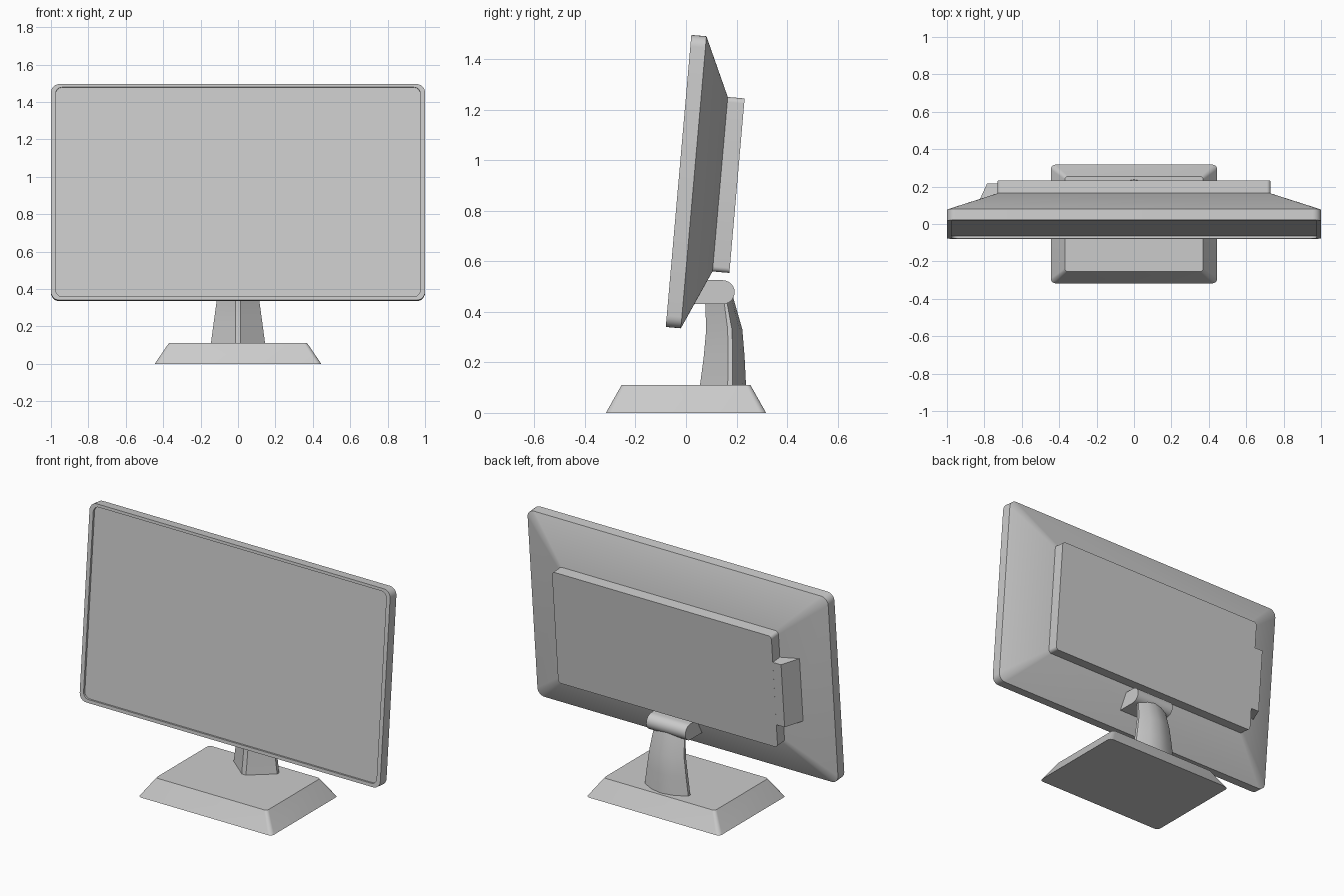
import bpy
import bmesh
import math
from mathutils import Matrix, Vector

cube = bpy.data.objects.get("Cube")
if cube:
    bpy.data.objects.remove(cube, do_unlink=True)

GREY = (0.6, 0.6, 0.6, 1.0)
grey = bpy.data.materials.new("light_grey")
grey.use_nodes = True
grey.diffuse_color = GREY
grey.node_tree.nodes["Principled BSDF"].inputs["Base Color"].default_value = GREY

# Monitor space: x across, y depth behind the front face, z up the panel
TILT = Matrix.Translation((0, -0.08, 0.34)) @ Matrix.Rotation(math.radians(-5), 4, "X")


def loft(name, rings, matrix=Matrix(), angle=30):
    """Skin rings with equal point counts and cap both ends."""
    bm = bmesh.new()
    loops = [[bm.verts.new(matrix @ Vector(p)) for p in ring] for ring in rings]
    n = len(loops[0])
    for a, b in zip(loops, loops[1:]):
        for i in range(n):
            j = (i + 1) % n
            bm.faces.new((a[i], a[j], b[j], b[i]))
    bm.faces.new(loops[0][::-1])
    bm.faces.new(loops[-1])
    bmesh.ops.recalc_face_normals(bm, faces=bm.faces)
    mesh = bpy.data.meshes.new(name)
    bm.to_mesh(mesh)
    bm.free()
    mesh.materials.append(grey)
    obj = bpy.data.objects.new(name, mesh)
    bpy.context.collection.objects.link(obj)
    bpy.ops.object.select_all(action="DESELECT")
    obj.select_set(True)
    bpy.context.view_layer.objects.active = obj
    bpy.ops.object.shade_smooth_by_angle(angle=math.radians(angle))
    return obj


def rounded_rect(hx, b0, b1, r, steps=6):
    """Rounded rectangle, x from -hx to hx and second axis from b0 to b1."""
    pts = []
    for k, (cx, cb) in enumerate(((hx - r, b1 - r), (r - hx, b1 - r),
                                  (r - hx, b0 + r), (hx - r, b0 + r))):
        for s in range(steps + 1):
            a = math.pi / 2 * (k + s / steps)
            pts.append((cx + r * math.cos(a), cb + r * math.sin(a)))
    return pts


def upright(depth, *rect):
    return [(x, depth, v) for x, v in rounded_rect(*rect)]


def level(z, *rect):
    return [(x, y, z) for x, y in rounded_rect(*rect)]


# Housing: recessed front, straight rim, tapered back
opening = (0.975, 0.02, 1.143, 0.035)
rim = (1.0, 0.0, 1.16, 0.045)
back = (0.73, 0.235, 0.928, 0.02)
loft("monitor_housing", [upright(0.016, *opening), upright(0.0, *opening),
                         upright(0.0, *rim), upright(0.06, *rim),
                         upright(0.165, *back)], TILT)

# Screen surface inside the recess
loft("screen_panel", [upright(0.013, *opening), upright(0.018, *opening)], TILT)

# Raised plate on the back
loft("back_plate", [upright(0.16, *back), upright(0.232, *back)], TILT)

# Side connector box with a sloped outer face, flush with the back plate
box = [(-0.70, 0.2318), (-0.785, 0.2318), (-0.84, 0.11), (-0.70, 0.11)]
loft("side_connector_box", [[(x, w, v) for x, w in box] for v in (0.377, 0.767)], TILT)

# Hinge bar with a rounded back
hinge = [(0.0, 0.43)]
for s in range(13):
    a = -math.pi / 2 + math.pi * s / 12
    hinge.append((0.145 + 0.0475 * math.cos(a), 0.4775 + 0.0475 * math.sin(a)))
hinge.append((0.0, 0.525))
loft("hinge", [[(x, y, z) for y, z in hinge] for x in (-0.13, 0.13)])


# Neck: ridged front, narrow sides, gently curved back
def neck_ring(z, half, front, side_a, side_b, rear):
    right = [(0.014, front), (half, side_a), (half, side_b),
             (half * 0.5, side_b + (rear - side_b) * 0.72)]
    left = [(-x, y) for x, y in reversed(right)]
    return [(x, y, z) for x, y in right + [(0, rear)] + left]


loft("neck", [neck_ring(0.10, 0.146, 0.054, 0.165, 0.185, 0.238),
              neck_ring(0.22, 0.130, 0.070, 0.166, 0.185, 0.232),
              neck_ring(0.33, 0.115, 0.080, 0.165, 0.182, 0.223),
              neck_ring(0.46, 0.100, 0.075, 0.148, 0.158, 0.186)], angle=25)

# Base: tapered foot
loft("base", [level(0.0, 0.445, -0.317, 0.317, 0.025),
              level(0.11, 0.37, -0.255, 0.255, 0.018)])
